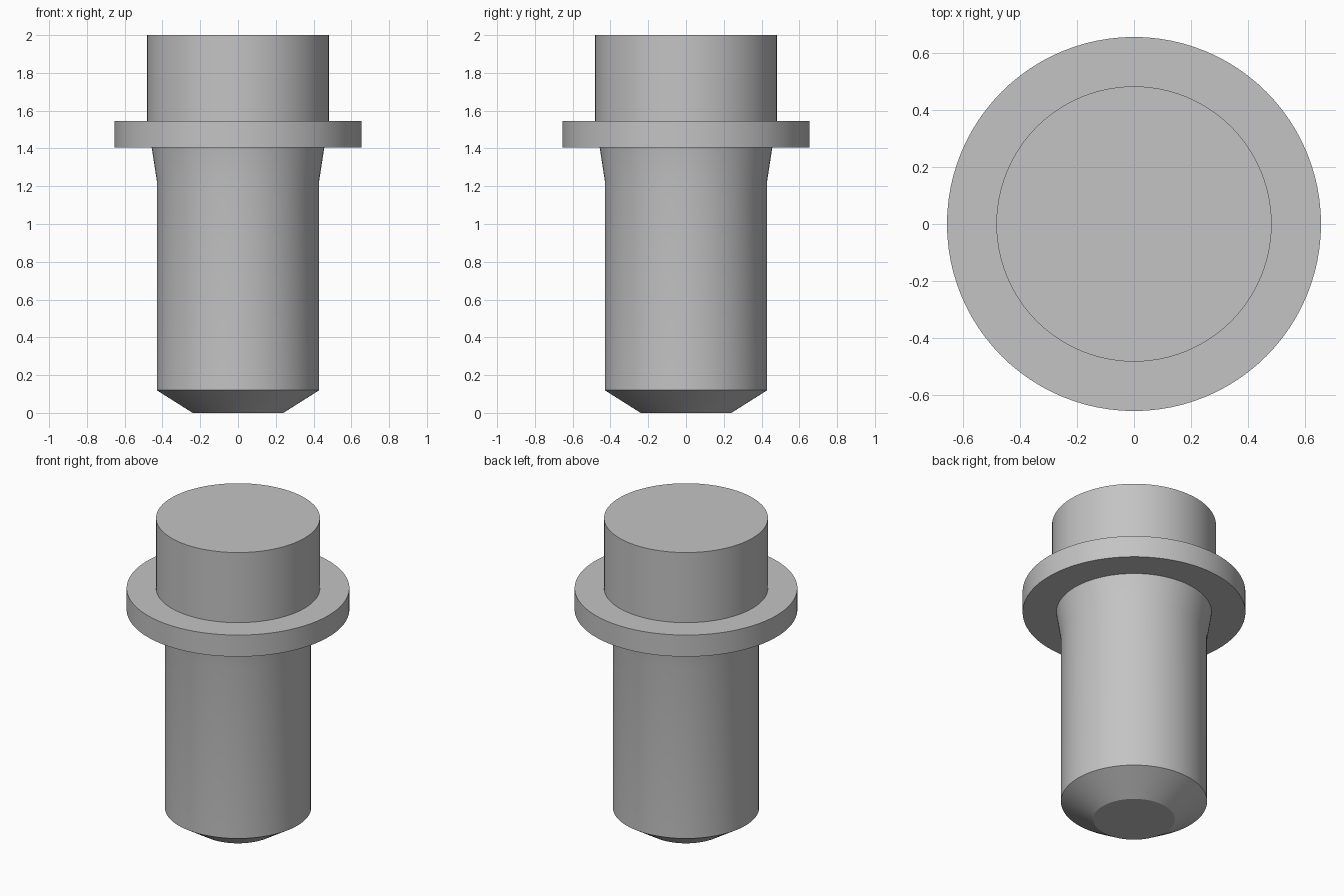
import bpy
import bmesh
import math

SIDES = 96

cube = bpy.data.objects.get("Cube")
if cube:
    bpy.data.objects.remove(cube, do_unlink=True)

steel = bpy.data.materials.new("grey_steel")
steel.use_nodes = True
colour = (0.55, 0.55, 0.55, 1)
steel.diffuse_color = colour
steel.node_tree.nodes["Principled BSDF"].inputs["Base Color"].default_value = colour


def lathe(name, profile):
    """Stack rings of (radius, height), bottom to top, and cap both ends."""
    bm = bmesh.new()
    rings = []
    for radius, z in profile:
        angles = [math.tau * i / SIDES for i in range(SIDES)]
        rings.append([bm.verts.new((radius * math.cos(a), radius * math.sin(a), z))
                      for a in angles])
    for low, high in zip(rings, rings[1:]):
        for i in range(SIDES):
            j = (i + 1) % SIDES
            bm.faces.new((low[i], low[j], high[j], high[i]))
    bm.faces.new(rings[0][::-1])
    bm.faces.new(rings[-1])
    mesh = bpy.data.meshes.new(name)
    bm.to_mesh(mesh)
    bm.free()
    mesh.materials.append(steel)
    obj = bpy.data.objects.new(name, mesh)
    bpy.context.collection.objects.link(obj)
    bpy.ops.object.select_all(action="DESELECT")
    obj.select_set(True)
    bpy.context.view_layer.objects.active = obj
    # Blend the shallow neck taper, keep the chamfer and rims sharp
    bpy.ops.object.shade_smooth_by_angle(angle=math.radians(25))
    return obj


# Plain pin: chamfered tip, straight shank, neck flaring into the flange
lathe("shank", [(0.24, 0), (0.43, 0.12), (0.43, 1.23), (0.457, 1.405)])

# Wide collar
lathe("flange", [(0.655, 1.405), (0.655, 1.545)])

# Cylindrical head
lathe("head", [(0.482, 1.545), (0.482, 2)])
